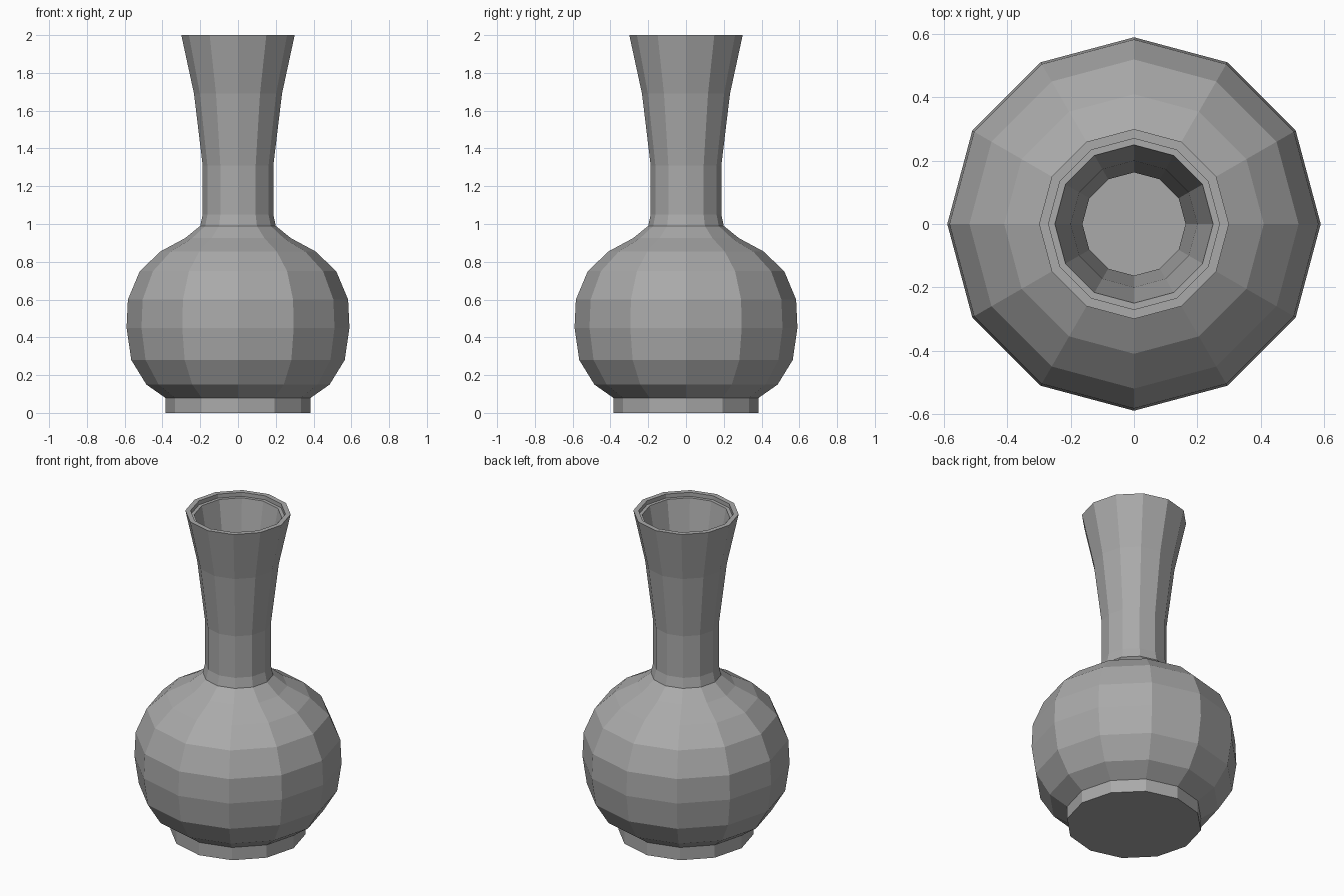
import bpy, bmesh
from math import cos, sin, tau

if "Cube" in bpy.data.objects:
    bpy.data.objects.remove(bpy.data.objects["Cube"], do_unlink=True)

SIDES = 12

grey = bpy.data.materials.new("clay_grey")
grey.use_nodes = True
colour = (0.40, 0.40, 0.40, 1)
grey.diffuse_color = colour
grey.node_tree.nodes["Principled BSDF"].inputs["Base Color"].default_value = colour


def lathe(name, profile):
    """Spin (radius, height) points into a faceted shell with both ends capped."""
    bm = bmesh.new()
    rings = [[bm.verts.new((r * cos(tau * i / SIDES), r * sin(tau * i / SIDES), z))
              for i in range(SIDES)] for r, z in profile]
    for low, high in zip(rings, rings[1:]):
        for i in range(SIDES):
            j = (i + 1) % SIDES
            bm.faces.new((low[i], low[j], high[j], high[i]))
    bm.faces.new(rings[0][::-1])
    bm.faces.new(rings[-1])
    mesh = bpy.data.meshes.new(name)
    bm.to_mesh(mesh)
    bm.free()
    mesh.materials.append(grey)
    obj = bpy.data.objects.new(name, mesh)
    bpy.context.collection.objects.link(obj)
    return obj


# Outside, from the foot up to the rim
foot = [(0.385, 0), (0.385, 0.08)]
belly = [(0.485, 0.15), (0.565, 0.28), (0.59, 0.45), (0.583, 0.60),
         (0.52, 0.75), (0.41, 0.855), (0.28, 0.925), (0.2, 0.99)]
neck = [(0.187, 1.05), (0.187, 1.31), (0.233, 1.69), (0.3, 2)]

# Stepped rim, then the hollow inside down to its floor
rim = [(0.27, 2), (0.27, 1.975), (0.25, 1.975)]
throat = [(0.2, 1.69), (0.163, 1.31), (0.163, 1.03)]
hollow = [(max(r - 0.04, 0.163), z) for r, z in reversed(belly)]
floor = [(0.35, 0.11)]

lathe("vase", foot + belly + neck + rim + throat + hollow + floor)
